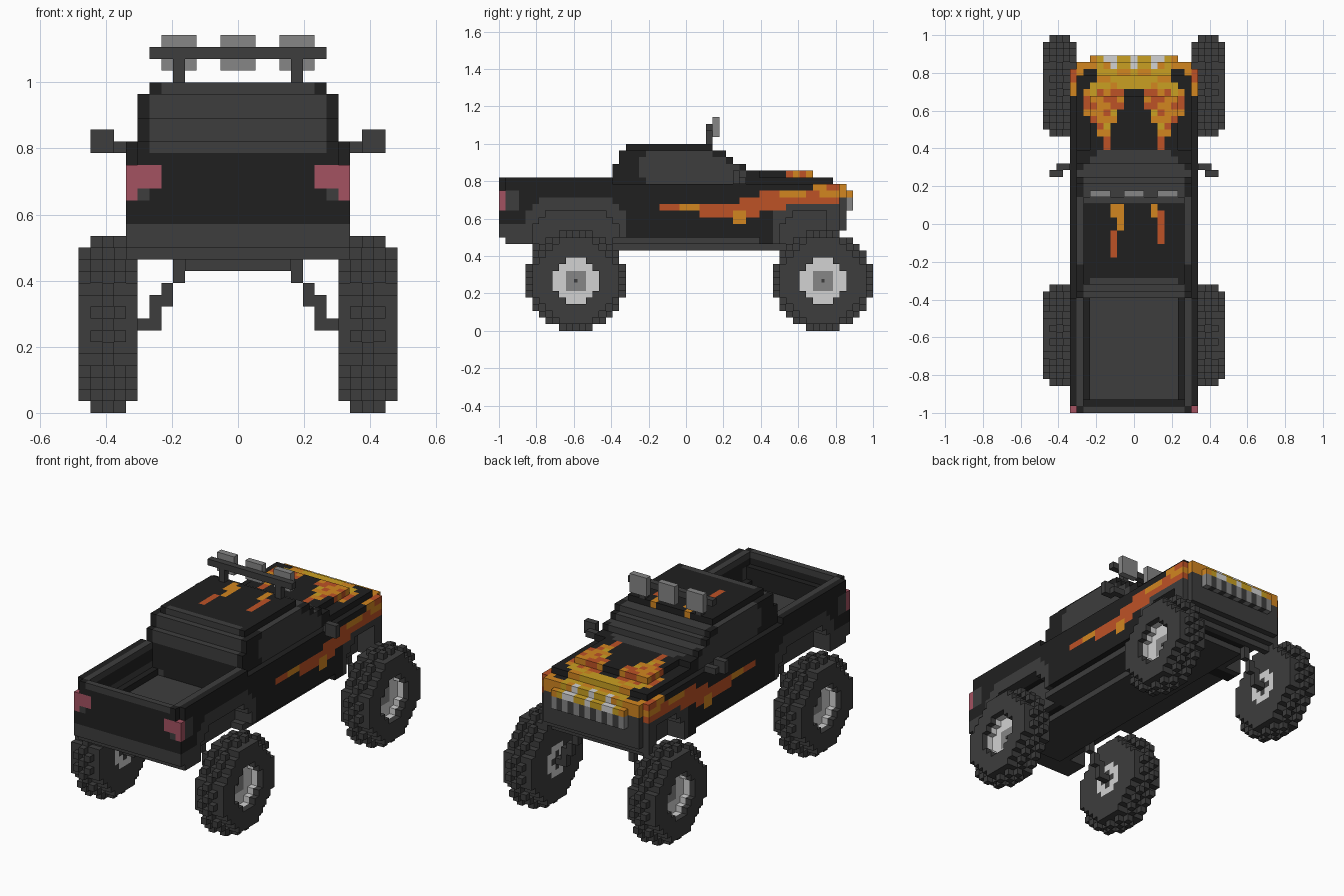
import bpy, bmesh, random
from mathutils import Vector

if "Cube" in bpy.data.objects:
    bpy.data.objects.remove(bpy.data.objects["Cube"])
random.seed(4)
V = 2 / 56  # block size


def material(name, rgb):
    lin = [((c / 255 + 0.055) / 1.055) ** 2.4 for c in rgb] + [1]
    m = bpy.data.materials.new(name)
    m.use_nodes = True
    m.diffuse_color = lin
    bsdf = m.node_tree.nodes["Principled BSDF"]
    bsdf.inputs["Base Color"].default_value = lin
    bsdf.inputs["Roughness"].default_value = 0.8
    return m


PALETTE = [("black_paint", (32, 32, 32)), ("dark_grey", (61, 61, 61)),
           ("lamp_grey", (134, 134, 134)), ("light_metal", (210, 210, 210)),
           ("tail_red", (164, 82, 97)), ("deep_orange", (190, 82, 38)),
           ("orange", (210, 134, 32)), ("yellow", (202, 160, 34))]
MATS = [material(*p) for p in PALETTE]
BLACK, GREY, LAMP, METAL, RED, DEEP, ORANGE, YELLOW = range(8)


def fill(c, x0, x1, y0, y1, z0, z1, mat, mode="add"):
    """Mirrored block: |x| cells x0..x1 inclusive; y and z half open. mode: add, cut or paint."""
    for i in range(x0, x1 + 1):
        for j in range(y0, y1):
            for k in range(z0, z1):
                for x in {i, -i}:
                    key = (x, j, k)
                    if mode == "cut":
                        c.pop(key, None)
                    elif mode == "add" or key in c:
                        c[key] = mat


def skin(name, c):
    """Turn a set of blocks into one mesh of its exposed faces."""
    bm = bmesh.new()
    for (i, j, k), mat in c.items():
        centre = Vector((i, j - 27.5, k + 0.5))
        for axis in range(3):
            for s in (1, -1):
                n = [0, 0, 0]
                n[axis] = s
                if (i + n[0], j + n[1], k + n[2]) in c:
                    continue
                n = Vector(n)
                u = Vector([float(a == (axis + 1) % 3) for a in range(3)])
                w = n.cross(u)
                vs = [bm.verts.new((centre + n / 2 + (u * a + w * b) / 2) * V)
                      for a, b in ((-1, -1), (1, -1), (1, 1), (-1, 1))]
                bm.faces.new(vs).material_index = mat
    bmesh.ops.remove_doubles(bm, verts=bm.verts, dist=1e-4)
    me = bpy.data.meshes.new(name)
    for m in MATS:
        me.materials.append(m)
    bm.to_mesh(me)
    bm.free()
    ob = bpy.data.objects.new(name, me)
    bpy.context.collection.objects.link(ob)


AXLES = (11, 48)
body = {}

# Lower shell, bed and fenders
fill(body, 0, 9, 0, 17, 16, 23, BLACK)
fill(body, 0, 9, 5, 17, 13, 16, BLACK)
fill(body, 0, 9, 17, 39, 14, 22, BLACK)
fill(body, 0, 9, 39, 49, 13, 22, BLACK)
fill(body, 0, 9, 49, 51, 18, 22, BLACK)

# Hood, bulge and rounded nose
fill(body, 0, 8, 38, 50, 22, 23, BLACK)
fill(body, 0, 6, 38, 47, 23, 24, BLACK)
fill(body, 0, 8, 51, 52, 18, 22, BLACK)
fill(body, 0, 6, 52, 53, 18, 21, BLACK)

# Cab columns with stepped rear window and windshield
TOPS = [25, 27] + [28] * 13 + [27, 27, 26, 25, 25, 24, 24]
for n, top in enumerate(TOPS):
    j = 17 + n
    fill(body, 0, 8, j, j + 1, 22, min(top, 27), BLACK)
    if top == 28:
        fill(body, 0, 7, j, j + 1, 27, 28, BLACK)
    if j < 20 or j >= 32:
        fill(body, 0, min(7, 43 - j), j, j + 1, 23, min(top, 27), GREY, "paint")
        fill(body, 0, 6, j, j + 1, 27, 28, GREY, "paint")

# Side windows with a clipped rear corner and sloping front
fill(body, 8, 8, 21, 22, 23, 26, GREY, "paint")
for j in range(22, 37):
    fill(body, 8, 8, j, j + 1, 22, min(27, 27 - (j - 30) // 2), GREY, "paint")

# Wheel arches: grey flare around a recessed grey well
for a in AXLES:
    for j in range(a - 7, min(53, a + 8)):
        d = abs(j - a)
        fill(body, 6, 9, j, j + 1, 13, min(20, 25 - d), GREY, "paint")
        if d <= 6:
            fill(body, 7, 9, j, j + 1, 13, min(18, 22 - d), GREY, "cut")

# Cargo bed with black ledge, grey floor and rails
fill(body, 0, 7, 1, 2, 21, 23, BLACK, "cut")
fill(body, 0, 7, 2, 17, 19, 23, BLACK, "cut")
fill(body, 0, 6, 2, 17, 18, 19, BLACK, "cut")
fill(body, 7, 7, 2, 17, 18, 19, BLACK, "paint")
fill(body, 0, 6, 2, 17, 17, 18, GREY, "paint")
fill(body, 8, 8, 1, 17, 22, 23, GREY, "paint")
fill(body, 0, 7, 0, 1, 22, 23, GREY, "paint")

# Tail lamps with grey surrounds and exposed tops
fill(body, 8, 9, 1, 3, 18, 21, GREY, "paint")
fill(body, 7, 9, 0, 1, 18, 21, RED, "paint")
fill(body, 7, 7, 0, 1, 18, 19, BLACK, "paint")
fill(body, 8, 8, 0, 1, 18, 19, GREY, "paint")
fill(body, 9, 9, 0, 1, 21, 23, BLACK, "cut")

# Grey front corners below the flames
fill(body, 8, 9, 49, 53, 18, 19, GREY, "paint")

# Flames along each side
for y0, y1, z0, z1, m in ((24, 31, 18, 19, DEEP), (27, 30, 18, 19, ORANGE),
                          (30, 39, 17, 19, DEEP), (35, 37, 16, 18, ORANGE),
                          (36, 43, 18, 20, DEEP), (39, 51, 19, 21, DEEP),
                          (42, 46, 20, 21, ORANGE), (48, 51, 20, 21, ORANGE),
                          (47, 51, 21, 22, ORANGE)):
    fill(body, 9, 9, y0, y1, z0, z1, m, "paint")

# Flame arms curling back over the hood, as |x| ranges for each row
ARMS = [(4, 4), (4, 4), (4, 5), (4, 5), (3, 6), (3, 7), (2, 7), (2, 7), (2, 7)]
for n, (lo, hi) in enumerate(ARMS):
    j = 39 + n
    for i in range(lo, hi + 1):
        tones = (DEEP, DEEP, ORANGE) if i == hi else (ORANGE, ORANGE, DEEP, YELLOW)
        fill(body, i, i, j, j + 1, 22, 24, random.choice(tones), "paint")

# Yellow nose between two black patches, with orange corners
for j, hi in ((48, 6), (49, 5), (50, 5), (51, 8), (52, 6)):
    for i in range(hi + 1):
        tone = ORANGE if i > 6 else random.choice((YELLOW, YELLOW, YELLOW, ORANGE))
        fill(body, i, i, j, j + 1, 20 if j > 50 else 21, 24, tone, "paint")
fill(body, 8, 8, 50, 51, 21, 22, ORANGE, "paint")
fill(body, 9, 9, 49, 51, 21, 22, DEEP, "paint")

# Flame licks on the roof
for x, y0, y1, m in ((-3, 29, 32, ORANGE), (-2, 27, 31, ORANGE), (-3, 23, 27, DEEP),
                     (3, 29, 32, ORANGE), (4, 25, 30, DEEP)):
    for j in range(y0, y1):
        body[(x, j, 27)] = m

# Nose lamps and upright grille bars
for i, y0 in ((0, 51), (3, 51), (4, 52)):
    fill(body, i, i, y0, 53, 20, 22, METAL, "paint")
for i in range(7):
    fill(body, i, i, 52, 53, 18, 20, GREY if i % 2 else LAMP, "paint")
skin("body_shell", body)

# Bumpers, the front one stepping back underneath
bumper = {}
fill(bumper, 0, 9, 0, 1, 14, 16, GREY)
fill(bumper, 0, 9, 1, 5, 13, 16, GREY)
skin("rear_bumper", bumper)
bumper = {}
fill(bumper, 0, 8, 51, 52, 15, 18, GREY)
fill(bumper, 0, 9, 50, 51, 14, 18, GREY)
fill(bumper, 0, 9, 49, 50, 13, 18, GREY)
skin("front_bumper", bumper)

# Sills and narrow underbody
chassis = {}
fill(chassis, 0, 8, 17, 39, 13, 14, GREY)
fill(chassis, 0, 4, 5, 48, 12, 13, GREY)
skin("chassis", chassis)

# Suspension arms stepping down to each axle
arms = {}
for a in AXLES:
    for i, z0, z1 in ((8, 7, 8), (7, 7, 10), (6, 9, 11), (5, 11, 13)):
        fill(arms, i, i, a, a + 1, z0, z1, GREY)
skin("suspension_arms", arms)


# Wheels: tyre with staggered tread and a recessed metal rim
def wheel(name, side, a):
    c = {}
    for dj in range(-7, 8):
        for dk in range(-7, 8):
            r = dj * dj + dk * dk
            if r > 53:
                continue
            for i in range(9, 14):
                if r > 40 and (i in (9, 13) or (i + dj + dk) % 2):
                    continue
                if r <= 10 and i >= 12:
                    continue
                mat = METAL if r <= 10 and i == 11 or r <= 20 and i == 12 else GREY
                if i == 11 and max(abs(dj), abs(dk)) <= 1:
                    mat = LAMP
                if i == 9 and 1 < r <= 5:
                    mat = METAL
                c[(side * i, a + dj, 7 + dk)] = mat
    skin(name, c)


for a, end in zip(AXLES, ("rear", "front")):
    for side, word in ((1, "left"), (-1, "right")):
        wheel(f"{end}_{word}_wheel", side, a)
        # Small axle cap
        bpy.ops.mesh.primitive_cube_add(size=1, location=(side * 11.55 * V, (a - 27.5) * V, 7.5 * V))
        cap = bpy.context.object
        cap.name = f"{end}_{word}_axle_cap"
        cap.scale = (0.1 * V, 0.5 * V, 0.5 * V)
        cap.data.materials.append(MATS[GREY])

# Door mirrors
mirrors = {}
fill(mirrors, 10, 11, 36, 37, 22, 23, GREY)
fill(mirrors, 11, 12, 35, 36, 22, 24, GREY)
skin("door_mirrors", mirrors)

# Roof light bar with three lamps
bar = {}
fill(bar, 5, 5, 31, 32, 28, 30, GREY)
fill(bar, 0, 7, 31, 32, 30, 31, GREY)
skin("light_bar", bar)
lamps = {}
for lo, hi in ((0, 1), (4, 6)):
    fill(lamps, lo, hi, 32, 33, 29, 32, LAMP)
skin("roof_lamps", lamps)
